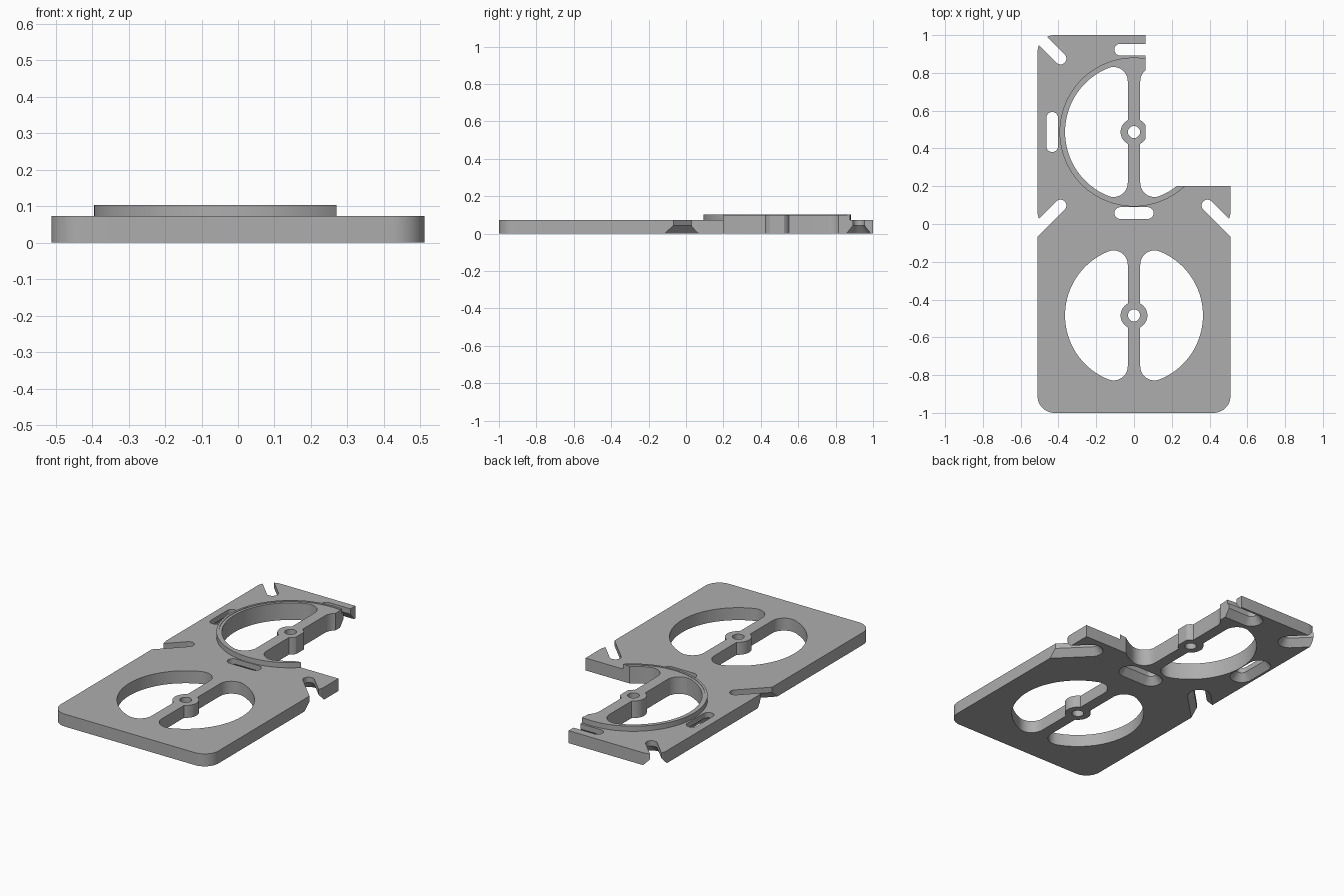
import bpy, bmesh, math

if "Cube" in bpy.data.objects:
    bpy.data.objects.remove(bpy.data.objects["Cube"])

H, TOP = 0.073, 0.103          # plate height, raised disc height
W = 0.511                      # half width
UP, LOW = 0.487, -0.484        # centres of the two openings (y)

mat = bpy.data.materials.new("grey")
mat.diffuse_color = (0.42, 0.42, 0.42, 1)
mat.use_nodes = True
mat.node_tree.nodes["Principled BSDF"].inputs["Base Color"].default_value = mat.diffuse_color


def arc(cx, cy, r, a0, a1, n):
    return [(cx + r * math.cos(math.radians(a0 + (a1 - a0) * i / n)),
             cy + r * math.sin(math.radians(a0 + (a1 - a0) * i / n))) for i in range(n + 1)]


def loft(name, bottom, top, z0, z1):
    """Solid between two matching counter-clockwise outlines."""
    bm = bmesh.new()
    a = [bm.verts.new((x, y, z0)) for x, y in bottom]
    b = [bm.verts.new((x, y, z1)) for x, y in top]
    bm.faces.new(a[::-1])
    bm.faces.new(b)
    n = len(a)
    for i in range(n):
        j = (i + 1) % n
        bm.faces.new((a[i], a[j], b[j], b[i]))
    bmesh.ops.recalc_face_normals(bm, faces=bm.faces[:])
    me = bpy.data.meshes.new(name)
    bm.to_mesh(me)
    bm.free()
    ob = bpy.data.objects.new(name, me)
    bpy.context.collection.objects.link(ob)
    me.materials.append(mat)
    return ob


def prism(name, pts, z0, z1):
    return loft(name, pts, pts, z0, z1)


def disc(name, cy, r, z0, z1, n=96):
    return prism(name, arc(0, cy, r, 0, 360, n)[:-1], z0, z1)


def combine(ob, tool, op):
    m = ob.modifiers.new(op, 'BOOLEAN')
    m.operation, m.object, m.solver = op, tool, 'EXACT'
    bpy.context.view_layer.objects.active = ob
    bpy.ops.object.modifier_apply(modifier=m.name)
    bpy.data.objects.remove(tool, do_unlink=True)


def capsule(p, q, r):
    a = math.degrees(math.atan2(q[1] - p[1], q[0] - p[0]))
    return arc(*q, r, a - 90, a + 90, 16) + arc(*p, r, a + 90, a + 270, 16)


def slot(ob, p, q):
    """Through slot with a countersink on the underside."""
    combine(ob, prism("slot_cutter", capsule(p, q, 0.031), -0.05, 0.2), 'DIFFERENCE')
    wide, narrow = capsule(p, q, 0.0725), capsule(p, q, 0.031)
    combine(ob, loft("countersink_cutter", wide, narrow, -0.01, 0.042), 'DIFFERENCE')


# Plate outline with rounded corners and side notches
R = 0.09
right = arc(W - R, -1 + R, R, -90, 0, 12) + [(W, -0.066)]
right += arc(W - R, 0.066, R, -45, 0, 6) + arc(W - R, 1 - R, R, 0, 90, 12)
plate = prism("mounting_plate", right + [(-x, y) for x, y in reversed(right)], 0, H)

# Raised disc around the upper opening
combine(plate, disc("raised_disc", UP, 0.394, 0.02, TOP), 'UNION')
combine(plate, disc("recess_cutter", UP, 0.381, TOP - 0.003, 0.2), 'DIFFERENCE')

# Two D-shaped windows per opening, leaving a spoke with a round hub
f, c = 0.075, 0.108
h = math.sqrt((0.365 - f) ** 2 - c ** 2)
t = math.degrees(math.atan2(h, -c))
for cy, z in ((LOW, H), (UP, TOP - 0.003)):
    d = arc(-c, h, f, 0, t, 12) + arc(0, 0, 0.365, t, 360 - t, 48)[1:-1] + arc(-c, -h, f, 360 - t, 360, 12)
    for s in (1, -1):
        pts = [(s * x, cy + y) for x, y in d]
        combine(plate, prism("window_cutter", pts[::s], -0.1, 0.2), 'DIFFERENCE')
    combine(plate, disc("hub", cy, 0.071, 0, z, 40), 'UNION')
    combine(plate, disc("hub_hole_cutter", cy, 0.032, -0.1, 0.2, 32), 'DIFFERENCE')

# Straight slots beside the disc and diagonal slots at its corners
slot(plate, (-0.073, 0.058), (0.073, 0.058))
slot(plate, (-0.073, 0.923), (0.073, 0.923))
slot(plate, (-0.433, UP - 0.075), (-0.433, UP + 0.075))
for sx, sy in ((-1, 1), (-1, -1), (1, -1)):
    slot(plate, (sx * 0.389, UP + sy * 0.389), (sx * 0.7, UP + sy * 0.7))

# Cut away the upper right quarter
combine(plate, prism("corner_cutter", [(0.061, 0.2), (0.9, 0.2), (0.9, 1.3), (0.061, 1.3)], -0.2, 0.3), 'DIFFERENCE')

# Smooth curved walls, keep edges sharp
bpy.ops.object.select_all(action='DESELECT')
plate.select_set(True)
bpy.context.view_layer.objects.active = plate
bpy.ops.object.shade_smooth_by_angle(angle=math.radians(25))
